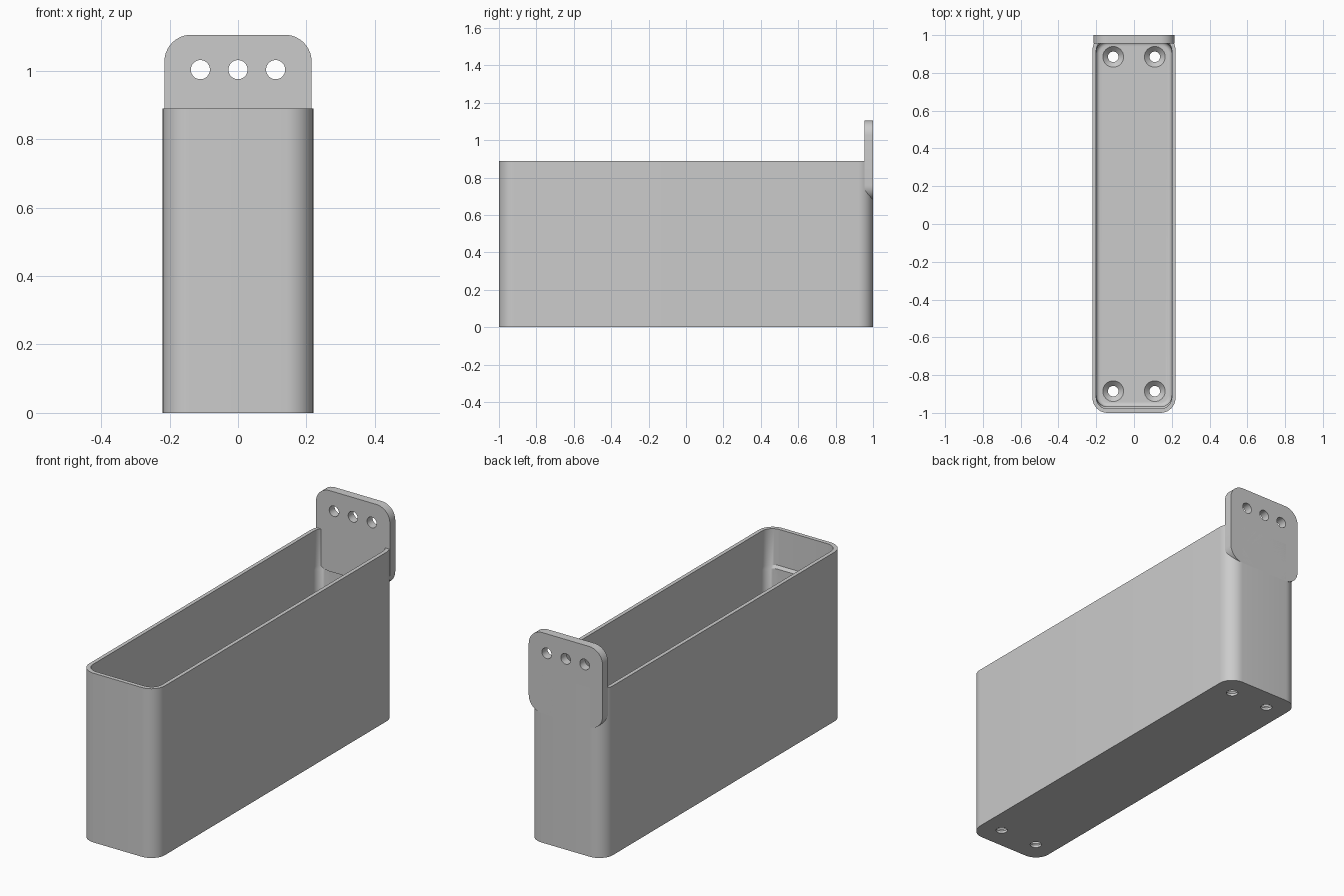
import bpy
import bmesh
from math import cos, sin, pi, radians

cube = bpy.data.objects.get("Cube")
if cube:
    bpy.data.objects.remove(cube, do_unlink=True)

# Single matte grey
grey = bpy.data.materials.new("plain grey")
grey.use_nodes = True
colour = (0.6, 0.6, 0.6, 1)
grey.diffuse_color = colour
grey.node_tree.nodes["Principled BSDF"].inputs["Base Color"].default_value = colour


def rounded_rect(hw, hh, r, steps=10):
    """Counter-clockwise outline of a rounded rectangle."""
    pts = []
    for i, (sx, sy) in enumerate([(1, 1), (-1, 1), (-1, -1), (1, -1)]):
        for k in range(steps + 1):
            a = (i + k / steps) * pi / 2
            pts.append((sx * (hw - r) + r * cos(a), sy * (hh - r) + r * sin(a)))
    return pts


def circle(r, cx=0, cy=0, n=32):
    return [(cx + r * cos(2 * pi * k / n), cy + r * sin(2 * pi * k / n)) for k in range(n)]


def loft(bm, rings):
    """Join rings of 3D points into a closed skin with flat end caps."""
    loops = [[bm.verts.new(p) for p in ring] for ring in rings]
    for a, b in zip(loops, loops[1:]):
        for k in range(len(a)):
            j = (k + 1) % len(a)
            bm.faces.new((a[k], a[j], b[j], b[k]))
    bm.faces.new(loops[0][::-1])
    bm.faces.new(loops[-1])


def make(name, bm):
    bmesh.ops.recalc_face_normals(bm, faces=bm.faces[:])
    mesh = bpy.data.meshes.new(name)
    bm.to_mesh(mesh)
    bm.free()
    mesh.materials.append(grey)
    ob = bpy.data.objects.new(name, mesh)
    bpy.context.collection.objects.link(ob)
    return ob


def drill(ob, cutter):
    """Cut the holes, drop the cutter and shade the result."""
    mod = ob.modifiers.new("holes", 'BOOLEAN')
    mod.operation = 'DIFFERENCE'
    mod.solver = 'EXACT'
    mod.object = cutter
    cutter.hide_render = True
    bpy.ops.object.select_all(action='DESELECT')
    ob.select_set(True)
    bpy.context.view_layer.objects.active = ob
    bpy.ops.object.modifier_apply(modifier=mod.name)
    bpy.data.objects.remove(cutter, do_unlink=True)
    bpy.ops.object.shade_smooth_by_angle(angle=radians(30))


# Open bin: outer skin, rim, inner walls with a small end step, filleted floor
FLOOR, FILLET, TOP = 0.04, 0.022, 0.89
IN_X, IN_Y = 0.2, 0.967


def level(hw, hh, r, z):
    return [(x, y, z) for x, y in rounded_rect(hw, hh, r)]


rings = [
    level(0.22, 1, 0.08, 0),
    level(0.22, 1, 0.08, TOP),
    level(IN_X, 0.978, 0.06, TOP),
    level(IN_X, 0.978, 0.06, 0.70),
    level(IN_X, IN_Y, 0.06, 0.685),
]
for k in range(6):
    a = k / 5 * pi / 2
    inset = FILLET * (1 - cos(a))
    rings.append(level(IN_X - inset, IN_Y - inset, 0.06 - inset,
                       FLOOR + FILLET * (1 - sin(a))))
bm = bmesh.new()
loft(bm, rings)
bin_body = make("bin_body", bm)

# Countersunk screw holes in the floor
bm = bmesh.new()
for x in (-0.11, 0.11):
    for y in (-0.885, 0.885):
        loft(bm, [[(px, py, z) for px, py in circle(r, x, y)]
                  for r, z in ((0.028, -0.02), (0.028, 0.013), (0.055, FLOOR), (0.055, 0.06))])
drill(bin_body, make("floor_hole_cutter", bm))

# Hanging plate on the back
bm = bmesh.new()
loft(bm, [[(x, y, 0.8925 + z) for x, z in rounded_rect(0.215, 0.2125, 0.078)]
          for y in (0.955, 1.0)])
hanging_plate = make("hanging_plate", bm)

# Row of three mounting holes
bm = bmesh.new()
for x in (-0.11, 0, 0.11):
    loft(bm, [[(px, y, pz) for px, pz in circle(0.028, x, 1.003)] for y in (0.9, 1.1)])
drill(hanging_plate, make("plate_hole_cutter", bm))
